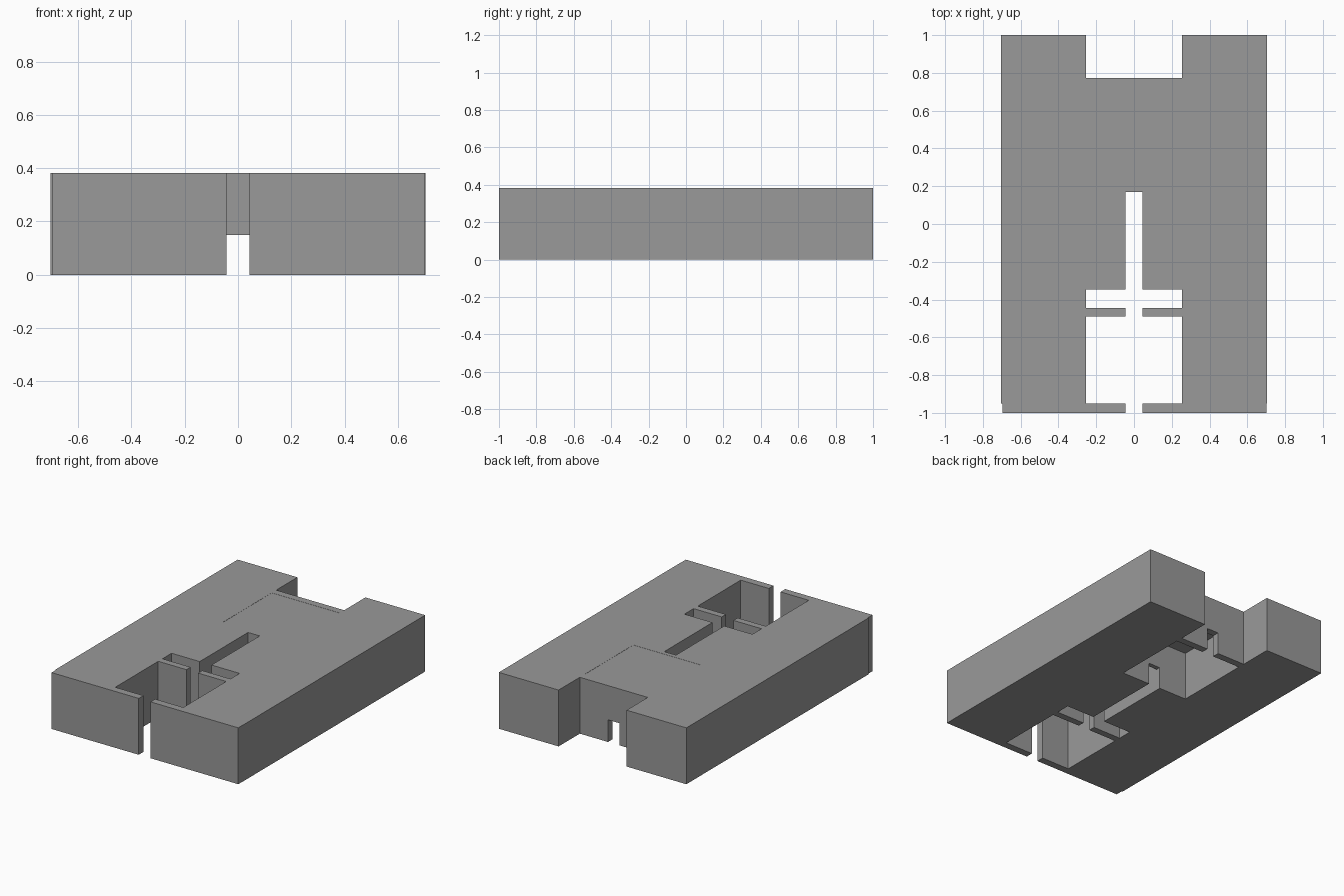
import bpy, bmesh

if "Cube" in bpy.data.objects:
    bpy.data.objects.remove(bpy.data.objects["Cube"])

H = 0.382      # overall height
DOOR = 0.15    # underside of the lintels
IN, GAP, OUT = 0.255, 0.044, 0.703   # half widths: rooms, passage, outside

stone = bpy.data.materials.new("dark_grey")
stone.diffuse_color = (0.32, 0.32, 0.32, 1)
stone.use_nodes = True
stone.node_tree.nodes["Principled BSDF"].inputs["Base Color"].default_value = stone.diffuse_color


def prism(name, outline, z0=0.0, z1=H):
    """Extrude a flat outline from z0 up to z1."""
    bm = bmesh.new()
    face = bm.faces.new([bm.verts.new((x, y, z0)) for x, y in outline])
    top = bmesh.ops.extrude_face_region(bm, geom=[face])
    verts = [v for v in top["geom"] if isinstance(v, bmesh.types.BMVert)]
    bmesh.ops.translate(bm, verts=verts, vec=(0, 0, z1 - z0))
    bmesh.ops.recalc_face_normals(bm, faces=bm.faces[:])
    mesh = bpy.data.meshes.new(name)
    bm.to_mesh(mesh)
    bm.free()
    mesh.materials.append(stone)
    obj = bpy.data.objects.new(name, mesh)
    bpy.context.collection.objects.link(obj)
    return obj


def block(name, x0, x1, y0, y1, z0=0.0, z1=H):
    return prism(name, [(x0, y0), (x1, y0), (x1, y1), (x0, y1)], z0, z1)


# Each half: side mass with its passage block, front wall, partition, back wall
for side, s in (("left", -1), ("right", 1)):
    prism(f"{side}_side_mass", [(s * x, y) for x, y in (
        (IN, -0.95), (OUT, -0.95), (OUT, 1.0), (IN, 1.0),
        (IN, 0.2), (GAP, 0.2), (GAP, -0.347), (IN, -0.347))])
    edge = 0.697 if s < 0 else 0.702
    block(f"{side}_front_wall", s * GAP, s * edge, -1.0, -0.95)
    block(f"{side}_partition", s * GAP, s * IN, -0.49, -0.445)
    block(f"{side}_back_wall", s * GAP, s * IN, 0.725, 0.773)

# Lintels over the two inner doorways
block("inner_lintel", -GAP, GAP, 0.17, 0.2, DOOR)
block("back_lintel", -GAP, GAP, 0.725, 0.773, DOOR)

# Roof over the rear chamber, a hair below the wall tops
block("chamber_roof", -IN, IN, 0.2, 0.725, H - 0.05, H - 0.001)
